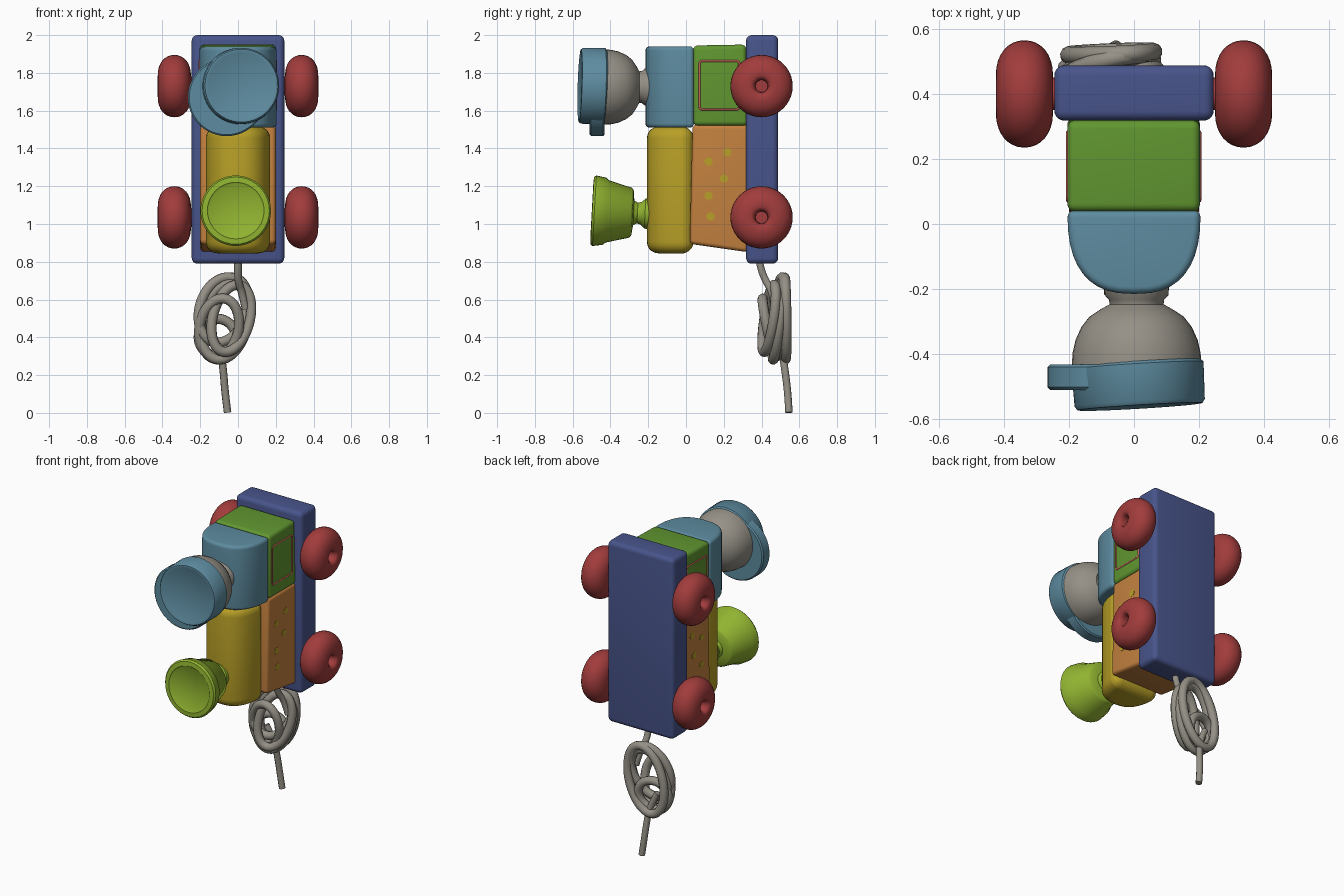
import bpy, bmesh
from math import sin, cos, pi, radians
from mathutils import Vector

if "Cube" in bpy.data.objects:
    bpy.data.objects.remove(bpy.data.objects["Cube"])

PALETTE = {
    "navy": (0.065, 0.09, 0.26), "red": (0.36, 0.045, 0.045), "green": (0.12, 0.31, 0.03),
    "blue": (0.11, 0.26, 0.35), "orange": (0.55, 0.22, 0.05), "yellow": (0.48, 0.35, 0.02),
    "lime": (0.28, 0.45, 0.03), "grey": (0.3, 0.28, 0.24), "pink": (0.55, 0.12, 0.1),
}
MATS = {}
for key, rgb in PALETTE.items():
    MATS[key] = bpy.data.materials.new(key)
    MATS[key].diffuse_color = (*rgb, 1)


def add(name, data, color):
    ob = bpy.data.objects.new(name, data)
    bpy.context.collection.objects.link(ob)
    data.materials.append(MATS[color])
    return ob


def finish(name, bm, color):
    bmesh.ops.recalc_face_normals(bm, faces=bm.faces)
    me = bpy.data.meshes.new(name)
    bm.to_mesh(me)
    bm.free()
    ob = add(name, me, color)
    bpy.ops.object.select_all(action='DESELECT')
    ob.select_set(True)
    bpy.context.view_layer.objects.active = ob
    bpy.ops.object.shade_smooth_by_angle(angle=radians(40))
    return ob


def prism(name, points, sweep, bevel, color):
    """Extrude a flat outline along a vector and round its sharp edges."""
    bm = bmesh.new()
    face = bm.faces.new([bm.verts.new(p) for p in points])
    out = bmesh.ops.extrude_face_region(bm, geom=[face], use_keep_orig=True)
    bmesh.ops.translate(bm, vec=sweep, verts=[g for g in out["geom"] if isinstance(g, bmesh.types.BMVert)])
    bmesh.ops.recalc_face_normals(bm, faces=bm.faces)
    sharp = [e for e in bm.edges if e.calc_face_angle(0) > radians(40)]
    bmesh.ops.bevel(bm, geom=sharp, offset=bevel, segments=5, profile=0.5,
                    affect='EDGES', clamp_overlap=False)
    return finish(name, bm, color)


def lathe(name, profile, origin, axis, color, n=40):
    """Turn (radius, distance along axis) points around an axis."""
    bm = bmesh.new()
    q = Vector((0, 0, 1)).rotation_difference(Vector(axis).normalized())
    rings = [[bm.verts.new(Vector(origin) + q @ Vector((r * cos(2 * pi * i / n), r * sin(2 * pi * i / n), t)))
              for i in range(n)] for r, t in profile]
    for a, b in zip(rings, rings[1:]):
        for i in range(n):
            j = (i + 1) % n
            bm.faces.new((a[i], a[j], b[j], b[i]))
    bmesh.ops.remove_doubles(bm, verts=bm.verts, dist=1e-5)
    return finish(name, bm, color)


def tube(name, paths, radius, color):
    """Round tube along (points, closed) paths."""
    cu = bpy.data.curves.new(name, 'CURVE')
    cu.dimensions = '3D'
    cu.bevel_depth = radius
    cu.bevel_resolution = 3
    cu.use_fill_caps = True
    cu.resolution_u = 6
    for pts, closed in paths:
        sp = cu.splines.new('NURBS')
        sp.points.add(len(pts) - 1)
        for p, co in zip(sp.points, pts):
            p.co = (*co, 1)
        sp.order_u = 3
        sp.use_cyclic_u = closed
        sp.use_endpoint_u = not closed
    return add(name, cu, color)


# Base board
prism("base_board", [(x, y, 0.79) for x, y in ((-0.245, 0.318), (0.245, 0.318), (0.245, 0.488), (-0.245, 0.488))],
      (0, 0, 1.21), 0.03, "navy")

# Wheels with axle dimples, and the axles
rim = []
for k in range(17):
    a = -pi / 2 + pi * k / 16
    s = sin(a)
    rim.append((0.055 + 0.11 * max(cos(a), 0) ** 0.9, 0.088 * abs(s) ** 0.95 * (1 if s > 0 else -1)))
wheel = [(0, -0.084)] + rim + [(0.042, 0.08), (0.034, 0.065), (0.032, 0.03), (0, 0.03)]
for end, z in (("top", 1.73), ("bottom", 1.035)):
    for side, s in (("left", -1), ("right", 1)):
        lathe(f"{end}_{side}_wheel", wheel, (s * 0.337, 0.4, z), (s, 0, 0), "red")
    lathe(f"{end}_axle", [(0, -0.3), (0.05, -0.3), (0.05, 0.3), (0, 0.3)], (0, 0.4, z), (1, 0, 0), "red", 24)

# Square blocks resting on the board
prism("cab_block", [(-0.205, y, z) for y, z in ((0.038, 1.52), (0.33, 1.52), (0.318, 1.95), (0.038, 1.945))],
      (0.408, 0, 0), 0.025, "green")
prism("body_block", [(-0.2, y, z) for y, z in ((0.02, 0.895), (0.335, 0.85), (0.335, 1.525), (0.035, 1.525))],
      (0.4, 0, 0), 0.022, "orange")

# Half-round blocks on top of them
def half_round(w, y0, depth, z, power):
    pts = []
    for k in range(21):
        a = pi * k / 20
        c = cos(a)
        pts.append((w * abs(c) ** power * (1 if c > 0 else -1), y0 - depth * max(sin(a), 0) ** power, z))
    return pts

prism("cab_roof", half_round(0.205, 0.042, 0.257, 1.51, 0.78), (0, 0, 0.43), 0.022, "blue")
prism("boiler", half_round(0.172, 0.04, 0.247, 0.845, 0.8), (0, 0, 0.67), 0.06, "yellow")

# Painted window outlines on the cab sides
for side, x in (("left", -0.203), ("right", 0.201)):
    frame, r = [], 0.03
    for cy, cz, sy, sz in ((0.072, 1.607, 1, 1), (0.282, 1.607, -1, 1), (0.282, 1.863, -1, -1), (0.072, 1.863, 1, -1)):
        corner = [(x, cy, cz + sz * r), (x, cy, cz), (x, cy + sy * r, cz)]
        frame += corner if sy * sz > 0 else corner[::-1]
    tube(f"{side}_window_outline", [(frame, True)], 0.006, "pink")

# Painted dots on the body sides
for i, (y, z) in enumerate(((0.12, 1.33), (0.2, 1.24), (0.12, 1.15), (0.22, 1.38), (0.13, 1.04))):
    lathe(f"body_dot_{i}", [(0, -0.202), (0.022, -0.202), (0.022, 0.202), (0, 0.202)],
          (0, y, z), (1, 0, 0), "yellow", 16)

# Figure's head: neck and dome, cap and offset brim
lathe("head", [(0, -0.02), (0.1, -0.02), (0.098, 0.012), (0.085, 0.026), (0.083, 0.04), (0.11, 0.055), (0.145, 0.078),
               (0.17, 0.11), (0.188, 0.15), (0.197, 0.19), (0.199, 0.225), (0, 0.225)],
      (0.008, -0.207, 1.725), (0, -1, 0), "grey")
lathe("cap_brim", [(0, 0), (0.198, 0), (0.206, 0.008), (0.206, 0.07), (0.198, 0.078), (0, 0.078)],
      (-0.06, -0.432, 1.671), (0, -1, 0), "blue", 48)
lathe("cap", [(0, 0), (0.193, 0), (0.204, 0.01), (0.201, 0.125), (0.193, 0.137), (0.183, 0.138), (0.174, 0.133),
              (0, 0.132)], (0.01, -0.425, 1.728), (0.06, -1, 0.03), "blue", 48)

# Chimney
lathe("chimney", [(0, -0.02), (0.082, -0.02), (0.08, 0.01), (0.06, 0.03), (0.055, 0.05), (0.065, 0.07),
                  (0.118, 0.076), (0.132, 0.086), (0.165, 0.21), (0.178, 0.225), (0.187, 0.278), (0.178, 0.29),
                  (0.15, 0.292), (0.142, 0.286), (0, 0.286)],
      (-0.012, -0.207, 1.055), (0, -1, 0.055), "lime")

# Pull string: lead, coil of loops, wraps and hanging tail
def loop(cx, cy, cz, rx, rz, lean, pitch, yaw):
    pts = []
    for k in range(16):
        a = 2 * pi * k / 16
        u, v = rx * cos(a), rz * sin(a)
        x, z = u * cos(lean) + v * sin(lean), v * cos(lean) - u * sin(lean)
        pts.append((cx + x, cy + yaw * x + pitch * z, cz + z))
    return pts, True

strands = [
    loop(-0.035, 0.44, 0.50, 0.10, 0.185, 0.25, 0.1, 0.25),
    loop(-0.08, 0.485, 0.545, 0.125, 0.18, 0.3, 0.12, 0.2),
    loop(-0.07, 0.525, 0.50, 0.125, 0.225, 0.25, -0.02, 0.05),
    loop(-0.07, 0.485, 0.485, 0.125, 0.21, 0.22, 0.1, 0.1),
    loop(-0.10, 0.44, 0.45, 0.105, 0.16, 0.2, -0.2, -0.1),
    loop(-0.11, 0.50, 0.40, 0.1, 0.10, 0.4, 0.1, 0.2),
    ([(0.0, 0.385, 0.84), (0.0, 0.39, 0.78), (0.0, 0.42, 0.7), (0.02, 0.46, 0.64), (0.04, 0.47, 0.55)], False),
    ([(-0.14, 0.50, 0.42), (-0.09, 0.51, 0.32), (-0.077, 0.525, 0.22), (-0.068, 0.54, 0.1), (-0.055, 0.545, 0.002)],
     False),
]
tube("pull_string", strands[:6], 0.027, "grey")
tube("string_ends", strands[6:], 0.02, "grey")

for m in bpy.data.materials:
    if m.users and not m.is_grease_pencil:
        m.use_nodes = True
        m.node_tree.nodes["Principled BSDF"].inputs["Base Color"].default_value = m.diffuse_color
